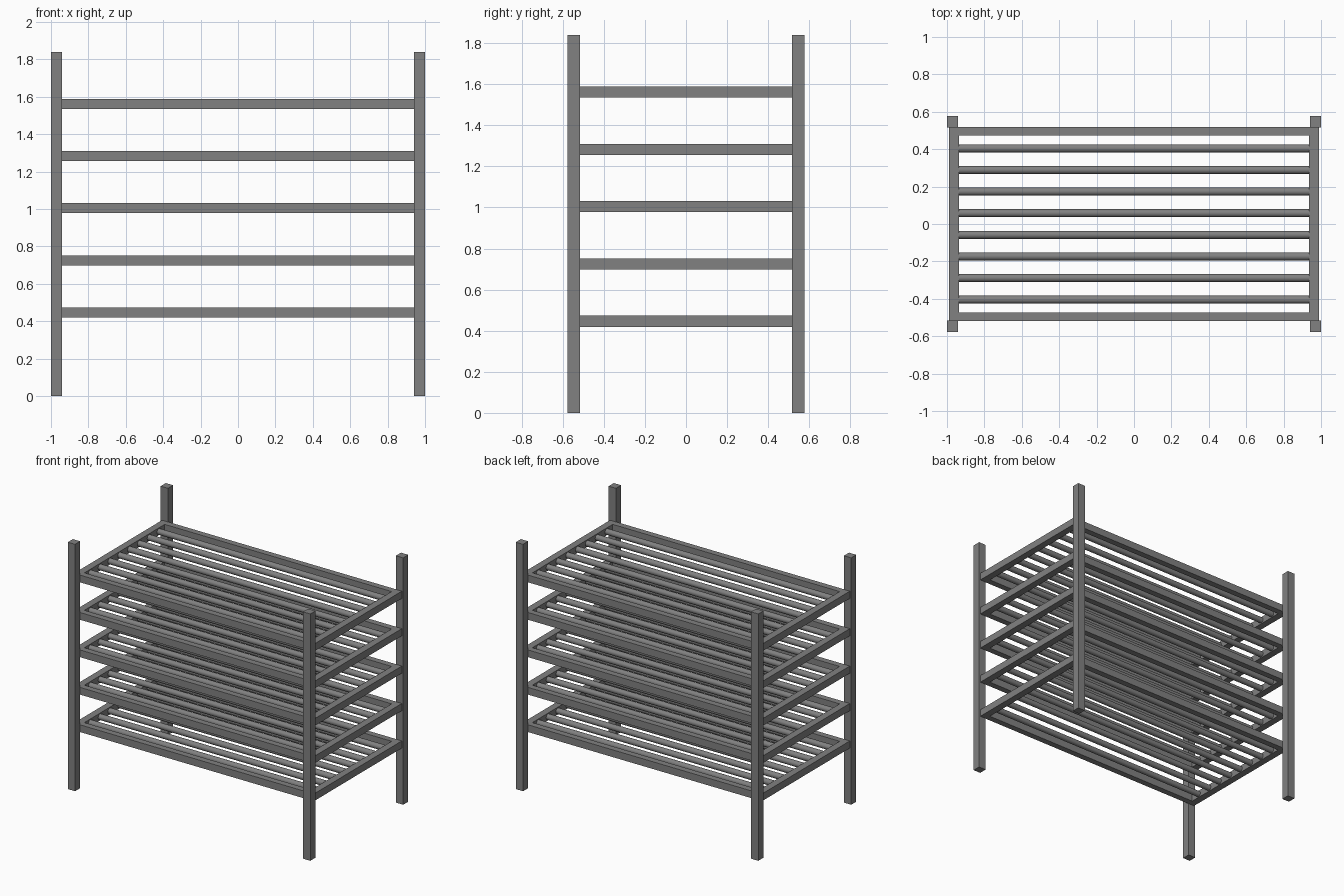
import bpy, math

if "Cube" in bpy.data.objects:
    bpy.data.objects.remove(bpy.data.objects["Cube"])

grey = bpy.data.materials.new("mid grey metal")
grey.diffuse_color = (0.22, 0.22, 0.22, 1)
grey.use_nodes = True
grey.node_tree.nodes["Principled BSDF"].inputs["Base Color"].default_value = grey.diffuse_color


def finish(name):
    o = bpy.context.object
    o.name = name
    o.data.materials.append(grey)
    return o


def box(name, lo, hi):
    bpy.ops.mesh.primitive_cube_add(size=1, location=[(a + b) / 2 for a, b in zip(lo, hi)])
    o = bpy.context.object
    o.scale = [b - a for a, b in zip(lo, hi)]
    bpy.ops.object.transform_apply(location=False, rotation=False, scale=True)
    return finish(name)


def rod(name, y, z, half, radius):
    bpy.ops.mesh.primitive_cylinder_add(vertices=24, radius=radius, depth=2 * half,
                                        location=(0, y, z), rotation=(0, math.pi / 2, 0))
    bpy.ops.object.shade_smooth_by_angle()
    return finish(name)


# corner posts
for sx in (-1, 1):
    for sy in (-1, 1):
        x, y = sx * 0.97, sy * 0.547
        box("corner_post", (x - 0.03, y - 0.03, 0), (x + 0.03, y + 0.03, 1.84))

# five slatted shelves
for level in range(5):
    z = 0.446 + 0.279 * level
    z0, z1 = z - 0.027, z + 0.027
    for s in (-1, 1):
        # end rail and long rail
        box("shelf_end_rail", (s * 0.9625 - 0.0265, -0.519, z0), (s * 0.9625 + 0.0265, 0.519, z1))
        box("shelf_long_rail", (-0.937, s * 0.496 - 0.023, z0), (0.937, s * 0.496 + 0.023, z1))
    # round bars
    for i in range(8):
        rod("shelf_bar", (i - 3.5) * 0.1155, z, 0.938, 0.0215)
